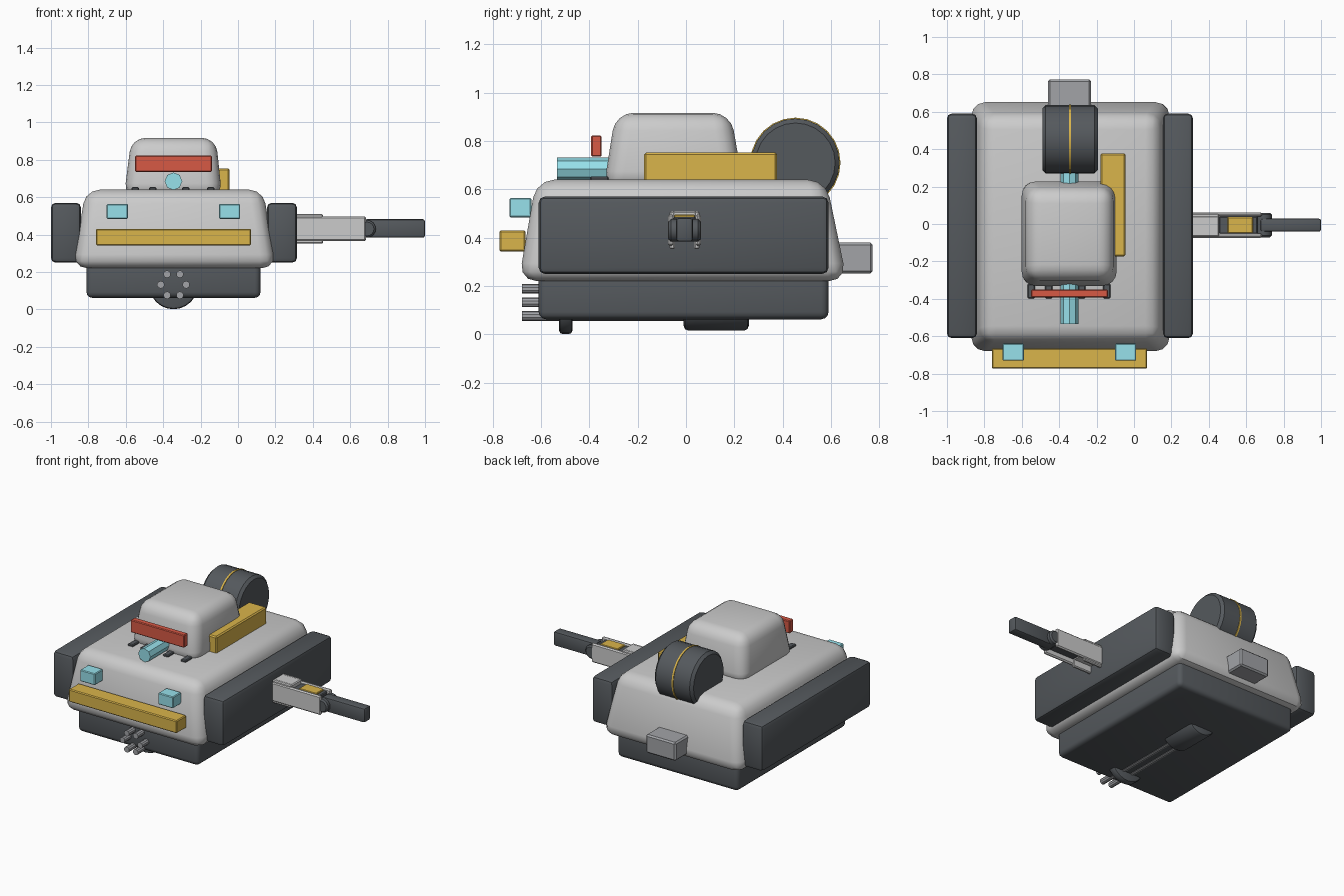
import bpy, bmesh, math
from mathutils import Matrix, Vector

if "Cube" in bpy.data.objects:
    bpy.data.objects.remove(bpy.data.objects["Cube"])


def material(name, color):
    m = bpy.data.materials.new(name)
    m.diffuse_color = (*color, 1)
    m.use_nodes = True
    m.node_tree.nodes["Principled BSDF"].inputs["Base Color"].default_value = m.diffuse_color
    return m


DARK = material("dark_grey", (0.09, 0.10, 0.11))
YELLOW = material("yellow", (0.70, 0.46, 0.07))
CYAN = material("cyan", (0.31, 0.75, 0.83))
RED = material("red", (0.68, 0.10, 0.06))
STEEL = material("pale_steel", (0.36, 0.37, 0.39))
CX = -0.345  # centre line of the vehicle


def finish(name, bm, mat, bevel, segs):
    bmesh.ops.recalc_face_normals(bm, faces=bm.faces)
    if bevel:
        edges = [e for e in bm.edges if e.calc_face_angle(0) > 0.6]
        bmesh.ops.bevel(bm, geom=edges, offset=bevel, segments=segs,
                        profile=0.5, affect='EDGES', clamp_overlap=True)
    me = bpy.data.meshes.new(name)
    bm.to_mesh(me)
    bm.free()
    ob = bpy.data.objects.new(name, me)
    bpy.context.collection.objects.link(ob)
    if mat:
        me.materials.append(mat)
    bpy.ops.object.select_all(action='DESELECT')
    ob.select_set(True)
    bpy.context.view_layer.objects.active = ob
    bpy.ops.object.shade_smooth_by_angle(angle=math.radians(35))
    return ob


def box(name, x, y, z, mat=None, bevel=0.008, segs=1, top_x=None, top_y=None):
    """Box from ranges; top_x / top_y give a tapered top."""
    bm = bmesh.new()
    bmesh.ops.create_cube(bm, size=1)
    for v in bm.verts:
        top = v.co.z > 0
        rx = top_x if top and top_x else x
        ry = top_y if top and top_y else y
        v.co = Vector((rx[v.co.x > 0], ry[v.co.y > 0], z[top]))
    return finish(name, bm, mat, bevel, segs)


def cyl(name, centre, r, length, axis, mat=None, sides=24, bevel=0, segs=1):
    bm = bmesh.new()
    rot = {'X': Matrix.Rotation(math.pi / 2, 4, 'Y'),
           'Y': Matrix.Rotation(math.pi / 2, 4, 'X')}[axis]
    bmesh.ops.create_cone(bm, cap_ends=True, segments=sides, radius1=r, radius2=r,
                          depth=length, matrix=Matrix.Translation(centre) @ rot)
    return finish(name, bm, mat, bevel, segs)


# Hull and chassis
box("chassis", (-0.81, 0.12), (-0.61, 0.59), (0.062, 0.27), DARK, 0.03, 3)
box("hull", (-0.882, 0.202), (-0.693, 0.667), (0.22, 0.64), None, 0.075, 3,
    top_x=(-0.815, 0.135), top_y=(-0.62, 0.58))

# Side pods
for side, x in (("left", (-1.0, -0.84)), ("right", (0.155, 0.315))):
    box(side + "_side_pod", x, (-0.61, 0.59), (0.25, 0.57), DARK, 0.025, 2)

# Cabin
box("cabin", (-0.61, -0.085), (-0.342, 0.24), (0.60, 0.917), None, 0.075, 4,
    top_x=(-0.57, -0.118), top_y=(-0.292, 0.185))

# Roof light bar and deck clips
box("light_bar", (-0.55, -0.14), (-0.393, -0.35), (0.735, 0.823), RED, 0.005)
for i, x in enumerate((-0.55, -0.455, -0.28, -0.145)):
    box(f"deck_clip_{i}", (x - 0.02, x + 0.02), (-0.397, -0.32), (0.63, 0.653), DARK, 0.005)

# Central tube running through the cabin to the wheel
cyl("central_tube", (CX, -0.09, 0.685), 0.047, 0.89, 'Y', CYAN, 8)

# Side crate, front bumper, headlights, rear box
box("side_crate", (-0.18, -0.045), (-0.173, 0.377), (0.63, 0.753), YELLOW, 0.008)
box("front_bumper", (-0.76, 0.07), (-0.773, -0.665), (0.342, 0.43), YELLOW, 0.006)
for side, s in (("left", -1), ("right", 1)):
    x = CX + s * 0.3
    box(side + "_headlight", (x - 0.057, x + 0.057), (-0.731, -0.64), (0.484, 0.564), CYAN, 0.005)
box("rear_box", (-0.46, -0.23), (0.60, 0.773), (0.252, 0.38), STEEL, 0.01)

# Spare wheel with centre ring
cyl("spare_wheel", (CX + 0.003, 0.453, 0.71), 0.183, 0.297, 'X', DARK, 24, 0.018, 1)
cyl("wheel_ring", (CX + 0.003, 0.453, 0.71), 0.187, 0.012, 'X', YELLOW, 24)

# Rotary tube cluster under the nose
CZ = 0.132
for i in range(6):
    a = i * math.pi / 3
    cyl(f"cluster_tube_{i}", (CX + 0.068 * math.cos(a), -0.33, CZ + 0.065 * math.sin(a)),
        0.02, 0.70, 'Y', STEEL, 10)
cyl("cluster_collar", (CX, -0.498, CZ), 0.131, 0.055, 'Y', DARK, 24, 0.014, 2)
cyl("cluster_housing", (CX, 0.125, CZ), 0.117, 0.27, 'Y', DARK, 20, 0.02, 2)

# Arm on the right: base, fork plates, inner blocks, joint and forearm
AY, AZ = -0.006, 0.43
box("arm_base", (0.29, 0.455), (AY - 0.05, AY + 0.05), (0.40, 0.51), None, 0.006)
for side, s in (("front", -1), ("back", 1)):
    ys = sorted((AY + s * 0.045, AY + s * 0.068))
    box(side + "_arm_plate", (0.29, 0.685), ys, (0.365, 0.497), None, 0.008)
    ys = sorted((AY + s * 0.04, AY + s * 0.062))
    box(side + "_arm_rail", (0.29, 0.455), ys, (0.352, 0.51), None, 0.006)
box("arm_core", (0.455, 0.66), (AY - 0.047, AY + 0.047), (0.40, 0.485), DARK, 0.005)
box("arm_inlay", (0.50, 0.635), (AY - 0.043, AY + 0.043), (0.46, 0.495), YELLOW, 0.004)
cyl("arm_joint", (0.69, AY, AZ), 0.047, 0.132, 'Y', DARK, 16, 0.01, 1)
box("forearm", (0.675, 1.0), (AY - 0.035, AY + 0.035), (0.383, 0.482), DARK, 0.012, 2)
